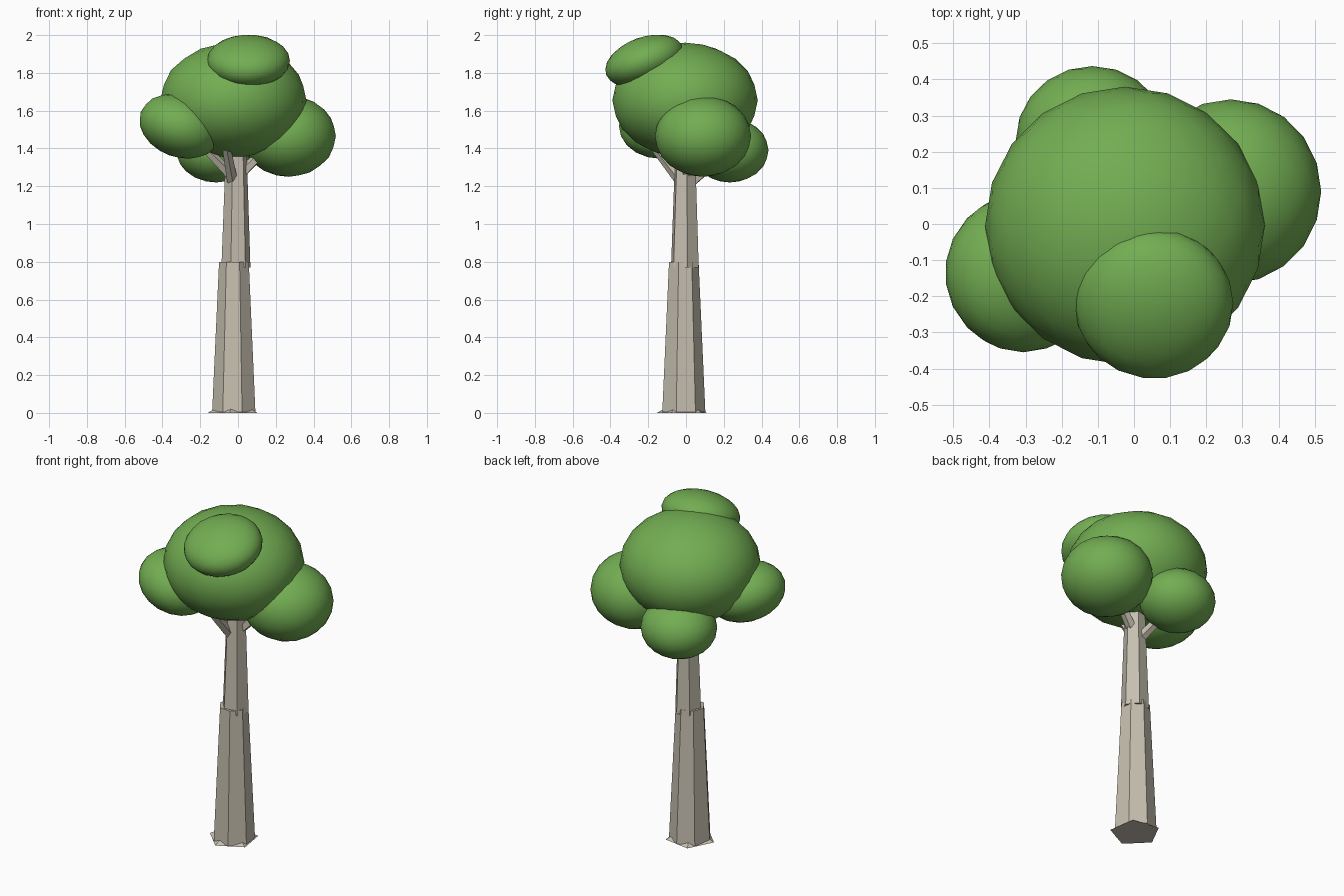
import bpy, bmesh, math
from mathutils import Vector, Euler, Matrix

if "Cube" in bpy.data.objects:
    bpy.data.objects.remove(bpy.data.objects["Cube"])

def material(name, col):
    m = bpy.data.materials.new(name)
    m.diffuse_color = (*col, 1)
    m.use_nodes = True
    m.node_tree.nodes["Principled BSDF"].inputs["Base Color"].default_value = m.diffuse_color
    return m

bark = material("pale bark", (0.56, 0.52, 0.43))
leaf = material("leaf green", (0.17, 0.42, 0.085))

def finish(name, bm, mat, smooth):
    bmesh.ops.recalc_face_normals(bm, faces=bm.faces)
    me = bpy.data.meshes.new(name)
    bm.to_mesh(me)
    bm.free()
    me.materials.append(mat)
    for p in me.polygons:
        p.use_smooth = smooth
    bpy.context.collection.objects.link(bpy.data.objects.new(name, me))

def taper(name, a, b, ra, rb, sides, phase=0, aim=False):
    """Closed tapered prism from a to b; rings stay level unless aimed."""
    a, b = Vector(a), Vector(b)
    q = (b - a).to_track_quat('Z', 'Y').to_matrix() if aim else Matrix.Identity(3)
    bm = bmesh.new()
    rings = []
    for c, r in ((a, ra), (b, rb)):
        angs = [math.radians(phase) + math.tau * i / sides for i in range(sides)]
        rings.append([bm.verts.new(c + q @ Vector((r * math.cos(t), r * math.sin(t), 0))) for t in angs])
    lo, hi = rings
    bm.faces.new(lo[::-1])
    bm.faces.new(hi)
    for i in range(sides):
        j = (i + 1) % sides
        bm.faces.new((lo[i], lo[j], hi[j], hi[i]))
    finish(name, bm, bark, False)

# trunk: flared foot, lower section, narrower upper section
taper("trunk_foot", (-0.022, -0.016, 0), (-0.022, -0.016, 0.02), 0.14, 0.105, 5, 45)
taper("lower_trunk", (-0.02, -0.015, 0.004), (-0.02, -0.014, 0.80), 0.118, 0.081, 7, -18)
taper("upper_trunk", (-0.011, -0.006, 0.77), (-0.009, -0.004, 1.5), 0.078, 0.052, 6, 10)

# branches reaching into the foliage
for name, a, b in (("left_branch", (-0.02, -0.02, 1.24), (-0.26, -0.12, 1.49)),
                   ("front_branch", (-0.03, -0.03, 1.23), (-0.07, -0.2, 1.45)),
                   ("right_branch", (0.01, 0.0, 1.26), (0.2, 0.06, 1.45)),
                   ("back_branch", (-0.02, 0.0, 1.2), (-0.1, 0.2, 1.36))):
    taper(name, a, b, 0.03, 0.022, 5, 0, True)

# foliage: squashed, tilted balls (centre, radii, tilt in degrees)
for name, c, r, tilt in (
        ("main_foliage", (-0.025, -0.005, 1.655), (0.387, 0.385, 0.305), (0, 0, 0)),
        ("top_foliage", (0.055, -0.22, 1.864), (0.22, 0.217, 0.125), (20, 0, 0)),
        ("left_foliage", (-0.306, -0.135, 1.518), (0.222, 0.22, 0.165), (0, 20, 0)),
        ("right_foliage", (0.268, 0.09, 1.465), (0.25, 0.255, 0.215), (0, 0, 0)),
        ("back_foliage", (-0.115, 0.232, 1.39), (0.212, 0.205, 0.17), (0, 0, 0))):
    bm = bmesh.new()
    bmesh.ops.create_icosphere(bm, subdivisions=3, radius=1)
    rot = Euler([math.radians(t) for t in tilt]).to_matrix().to_4x4()
    bm.transform(Matrix.Translation(c) @ rot @ Matrix.Diagonal((*r, 1)))
    finish(name, bm, leaf, True)
